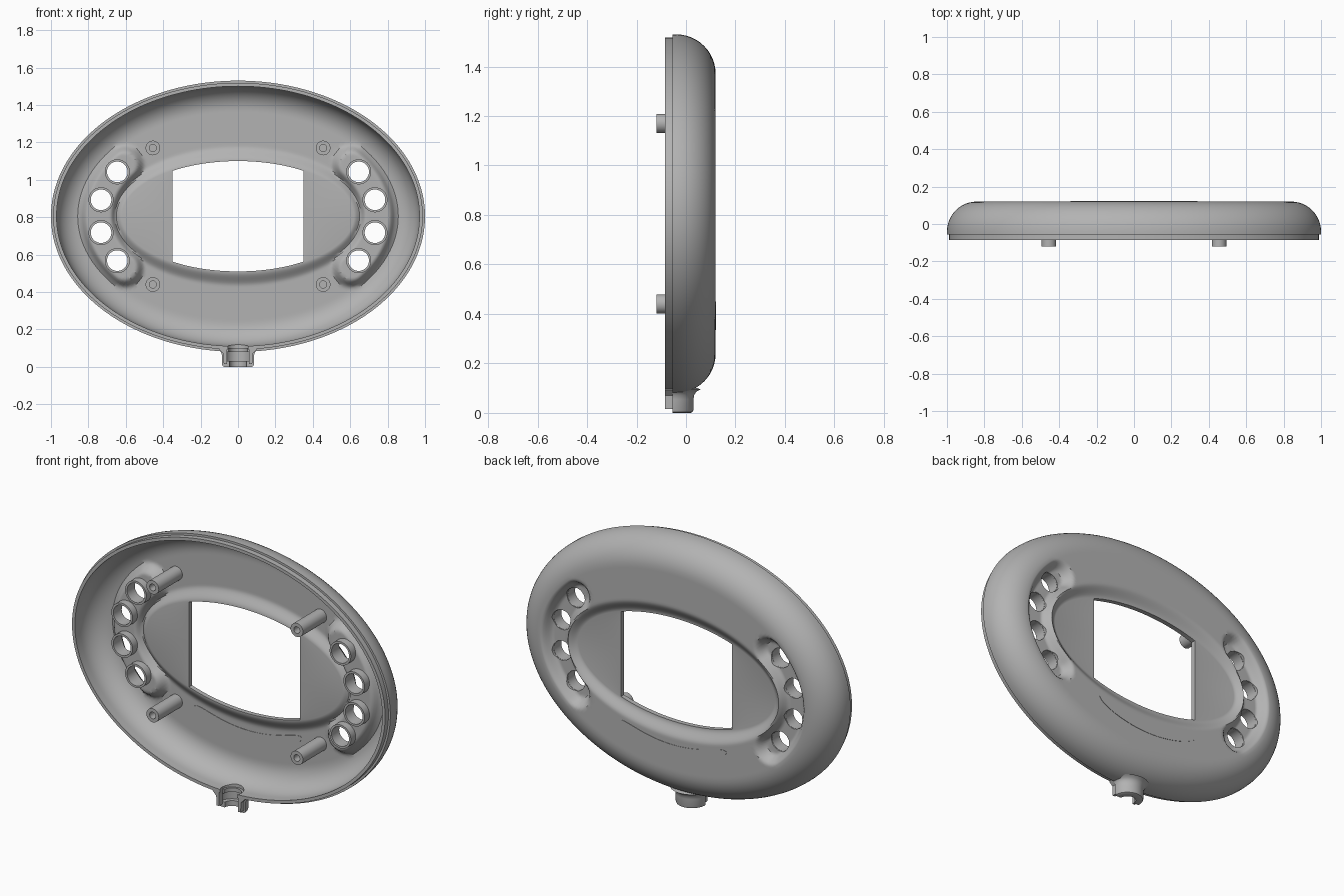
import bpy, bmesh, math
from math import sin, cos, pi

old = bpy.data.objects.get("Cube")
if old:
    bpy.data.objects.remove(old, do_unlink=True)

ZC = 0.805       # height of the oval centre
BACK = 0.12      # outer back face
WALL = 0.027
SEG = 256

grey = bpy.data.materials.new("plain grey")
grey.use_nodes = True
COLOUR = (0.45, 0.45, 0.45, 1)
grey.diffuse_color = COLOUR
grey.node_tree.nodes["Principled BSDF"].inputs["Base Color"].default_value = COLOUR


def loft(name, loops, closed=False):
    """Bridge closed loops of points; join last to first, or cap both ends."""
    bm = bmesh.new()
    rows = [[bm.verts.new(p) for p in loop] for loop in loops]
    pairs = list(zip(rows, rows[1:]))
    if closed:
        pairs.append((rows[-1], rows[0]))
    else:
        bm.faces.new(rows[0])
        bm.faces.new(rows[-1])
    n = len(rows[0])
    for a, b in pairs:
        for i in range(n):
            j = (i + 1) % n
            bm.faces.new((a[i], a[j], b[j], b[i]))
    bmesh.ops.recalc_face_normals(bm, faces=bm.faces)
    mesh = bpy.data.meshes.new(name)
    bm.to_mesh(mesh)
    bm.free()
    mesh.materials.append(grey)
    obj = bpy.data.objects.new(name, mesh)
    bpy.context.collection.objects.link(obj)
    return obj


def select(obj):
    bpy.ops.object.select_all(action='DESELECT')
    obj.select_set(True)
    bpy.context.view_layer.objects.active = obj


def smooth(obj):
    select(obj)
    bpy.ops.object.shade_smooth_by_angle(angle=math.radians(35))


def cut(obj, cutter):
    select(obj)
    mod = obj.modifiers.new("cut", 'BOOLEAN')
    mod.operation = 'DIFFERENCE'
    mod.solver = 'EXACT'
    mod.object = cutter
    bpy.ops.object.modifier_apply(modifier=mod.name)
    bpy.data.objects.remove(cutter, do_unlink=True)


def oval(a, b, y, x=0, z=ZC, n=SEG):
    return [(x + a * cos(2 * pi * i / n), y, z + b * sin(2 * pi * i / n)) for i in range(n)]


def tube(name, x, z, inner, outer, y0, y1):
    loops = [oval(r, r, y, x, z, 40) for r, y in
             ((inner, y0), (outer, y0), (outer, y1), (inner, y1))]
    smooth(loft(name, loops, closed=True))


# Button trough: an oval arc on each side, pressed into the back
def trough_point(t):
    return 0.745 * cos(t), 0.475 * sin(t)


TROUGH = [trough_point(0.62 * i / 30) for i in range(31)]


def press(p, level, width):
    x, y, z = p
    d = min(math.hypot(abs(x) - u, abs(z - ZC) - v) for u, v in TROUGH)
    s = max(0, min(1, (width - d) / 0.05))
    s = s * s * (3 - 2 * s)
    return (x, min(y, level - 0.05 * s) if s > 0 else y, z)


# Shell profile: half-width, half-height and depth of each oval ring
def inset(d, y):
    return (1 - d, 0.725 - d, y)


def dish(drop):
    rings = []
    for i in range(1, 19):        # flat back, running inwards
        f = i / 18
        rings.append((0.84 - 0.16 * f, 0.565 - 0.19 * f, BACK - drop))
    for i in range(1, 9):         # soft step down to the window plate
        f = i / 8
        e = f * f * (3 - 2 * f)
        rings.append((0.68 - 0.06 * f, 0.375 - 0.078 * f, BACK - drop - 0.035 * e))
    rings.append((0.2, 0.1, BACK - drop - 0.035))
    return rings


def shoulder(start, radius, height):
    return [inset(start + radius * (1 - cos(t)), -0.04 + height * sin(t))
            for t in (pi / 2 * i / 12 for i in range(13))]


outer = [inset(0.012, -0.085), inset(0.012, -0.055), inset(0, -0.055)]
outer += shoulder(0, 0.16, BACK + 0.04) + dish(0)
inner = [inset(0.03, -0.085)] + shoulder(0.03, 0.13, BACK + 0.04 - WALL) + dish(WALL)
loops = [[press(p, BACK, 0.09) for p in oval(*r)] for r in outer]
loops += [[press(p, BACK - WALL, 0.11) for p in oval(*r)] for r in reversed(inner)]
shell = loft("oval_shell", loops, closed=True)

# Window: oval with straight sides
half = 0.35
edge = math.acos(half / 0.615)
arc = [edge + (pi - 2 * edge) * i / 40 for i in range(41)]
top = [(0.615 * cos(t), 0.295 * sin(t)) for t in arc]
outline = top + [(-x, -z) for x, z in top]
cut(shell, loft("window_cutter", [[(x, y, ZC + z) for x, z in outline] for y in (-0.02, 0.2)]))

# Button holes with their guide tubes
for side in (-1, 1):
    for t in (-0.523, -0.186, 0.186, 0.523):
        u, v = trough_point(t)
        x, z = side * u, ZC + v
        cut(shell, loft("hole_cutter", [oval(0.056, 0.056, y, x, z, 40) for y in (-0.04, 0.2)]))
        tube("button_tube", x, z, 0.055, 0.067, 0.0, 0.066)

# Cable opening through the bottom wall
NECK_Y = -0.055
cut(shell, loft("cable_cutter", [[(0.062 * cos(2 * pi * i / 40), NECK_Y + 0.062 * sin(2 * pi * i / 40), z)
                                  for i in range(40)] for z in (0.02, 0.16)]))
smooth(shell)

# Screw posts
for x in (-0.455, 0.455):
    for z in (0.44, 1.17):
        tube("screw_post", x, z, 0.019, 0.039, -0.12, 0.1)

# Half-round cable neck with an inner groove and a flared top
profile = [(0.045, 0), (0.074, 0), (0.082, 0.004), (0.085, 0.012), (0.085, 0.055), (0.088, 0.072),
           (0.097, 0.086), (0.115, 0.095), (0.1, 0.1), (0.05, 0.1), (0.05, 0.078),
           (0.068, 0.078), (0.068, 0.03), (0.045, 0.03)]
neck = loft("cable_neck", [[(r * cos(a), NECK_Y + r * sin(a), z) for r, z in profile]
                           for a in (pi * i / 32 for i in range(33))])
smooth(neck)

# Thin lip continuing the rim down the neck
for side in (-1, 1):
    loft("neck_lip", [[(side * x, y, z) for x, z in
                       ((0.06, 0.015), (0.076, 0.015), (0.078, 0.07), (0.1, 0.092), (0.1, 0.105), (0.06, 0.105))]
                      for y in (-0.085, -0.054)])

# Curved label panel set into the back
steps = [-1 + i / 24 for i in range(49)]


def panel_edge(u, sign):
    return 0.34 * u, 0.365 + 0.075 * u * u + sign * 0.03 * math.sqrt(max(0.02, 1 - u ** 8))


rim = [panel_edge(u, -1) for u in steps] + [panel_edge(u, 1) for u in reversed(steps)]
loft("label_panel", [[(x, y, z) for x, z in rim] for y in (BACK - WALL - 0.002, BACK + 0.002)])
